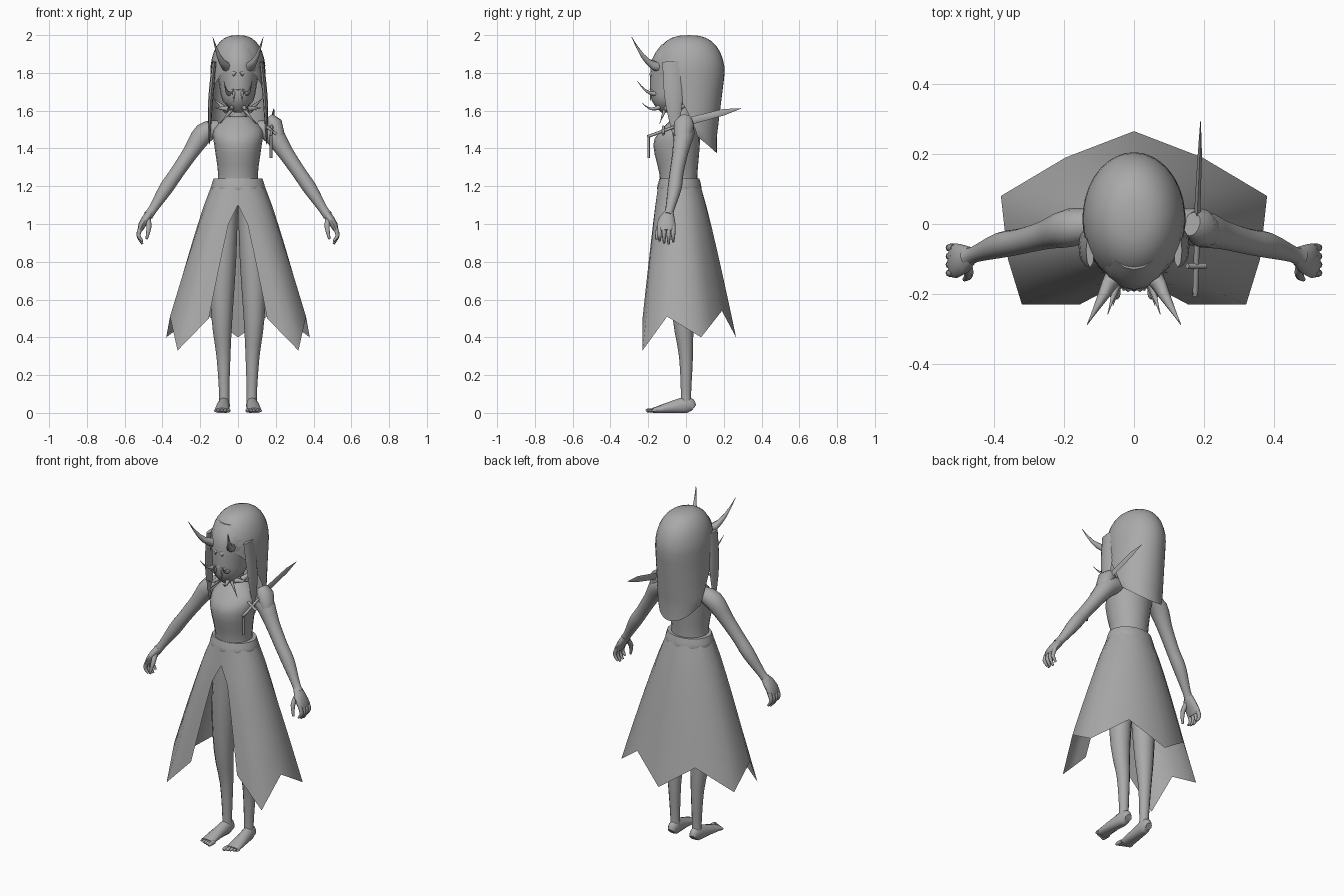
import bpy, bmesh
from math import sin, cos, pi, radians, sqrt
from mathutils import Vector

cube = bpy.data.objects.get("Cube")
if cube:
    bpy.data.objects.remove(cube)

UP = Vector((0, 0, 1))
BACK = Vector((0, 1, 0))

grey = bpy.data.materials.new("plain grey")
grey.use_nodes = True
grey.diffuse_color = (0.4, 0.4, 0.4, 1)
grey.node_tree.nodes["Principled BSDF"].inputs["Base Color"].default_value = grey.diffuse_color


def finish(name, bm, mirror):
    bmesh.ops.recalc_face_normals(bm, faces=bm.faces)
    mesh = bpy.data.meshes.new(name)
    bm.to_mesh(mesh)
    bm.free()
    mesh.materials.append(grey)
    ob = bpy.data.objects.new(name, mesh)
    bpy.context.collection.objects.link(ob)
    if mirror:
        ob.modifiers.new("mirror", "MIRROR")
    bpy.ops.object.select_all(action="DESELECT")
    ob.select_set(True)
    bpy.context.view_layer.objects.active = ob
    bpy.ops.object.shade_smooth_by_angle(angle=radians(50))


def smooth(rings, steps=3):
    """Add in-between rings along a spline through the given ones."""
    last = len(rings) - 1
    result = []
    for i in range(last):
        before, start = rings[max(i - 1, 0)], rings[i]
        end, after = rings[i + 1], rings[min(i + 2, last)]
        for k in range(steps):
            s = k / steps
            ease = s * s * (3 - 2 * s)
            leave, arrive = s * (1 - s) ** 2 / 2, s * s * (s - 1) / 2
            result.append([b + (c - b) * ease + (c - a) * leave + (d - b) * arrive
                           for a, b, c, d in zip(before, start, end, after)])
    return result + [rings[last]]


def loft(name, rings, sides=12, mirror=True, level=False):
    """Skin rings of (x, y, z, half width, half depth) along their path."""
    bm = bmesh.new()
    centres = [Vector(ring[:3]) for ring in rings]
    loops = []
    for i, (centre, ring) in enumerate(zip(centres, rings)):
        ahead = centres[min(i + 1, len(rings) - 1)] - centres[max(i - 1, 0)]
        along = UP if level else ahead.normalized()
        across = (UP if abs(along.y) > 0.8 else BACK).cross(along).normalized()
        outward = along.cross(across)
        loop = []
        for k in range(sides):
            turn = 2 * pi * k / sides
            point = centre + across * ring[-2] * cos(turn) + outward * ring[-1] * sin(turn)
            point.z = max(point.z, 0)
            loop.append(bm.verts.new(point))
        loops.append(loop)
    for low, high in zip(loops, loops[1:]):
        for k in range(sides):
            bm.faces.new((low[k - 1], low[k], high[k], high[k - 1]))
    bm.faces.new(loops[0])
    bm.faces.new(loops[-1])
    finish(name, bm, mirror)


def column(name, rows):
    """Upright centred body from rows of (z, y, half width, half depth)."""
    rings = [(0, y, z, wide, deep) for z, y, wide, deep in rows]
    loft(name, smooth(rings), sides=20, mirror=False, level=True)


def tube(name, points, sides=12):
    """Round limb through points of (x, y, z, radius)."""
    loft(name, smooth([(*point, point[-1]) for point in points]), sides)


def spike(name, base, tip, radius, sag=0.0, mirror=True):
    """Tapering point that sags below the straight line to its tip."""
    base, tip = Vector(base), Vector(tip)
    rings = []
    for k in range(6):
        s = k / 5
        centre = base.lerp(tip, s) - UP * sag * sin(pi * s)
        thick = max(radius * (1 - s), 0.001)
        rings.append((*centre, thick, thick))
    loft(name, rings, sides=8, mirror=mirror)


def bar(name, start, end, radius):
    loft(name, [(*start, radius, radius), (*end, radius, radius)], sides=8, mirror=False)


def sheet(name, grid, mirror=False):
    bm = bmesh.new()
    rows = [[bm.verts.new(point) for point in row] for row in grid]
    for high, low in zip(rows, rows[1:]):
        for k in range(len(high) - 1):
            bm.faces.new((high[k], low[k], low[k + 1], high[k + 1]))
    bmesh.ops.remove_doubles(bm, verts=bm.verts, dist=0.001)
    finish(name, bm, mirror)


# Trunk and head
column("torso", [(1.16, -.04, .12, .1), (1.26, -.04, .105, .1), (1.42, -.05, .126, .123),
                 (1.5, -.03, .13, .1), (1.57, -.01, .06, .05)])
column("neck", [(1.53, -.01, .05, .05), (1.64, -.02, .04, .04)])
column("head", [(1.59, -.1, .02, .03), (1.65, -.08, .08, .1), (1.74, -.05, .1, .14),
                (1.87, -.02, .12, .16), (1.95, 0, .09, .13)])
column("waistband", [(1.17, -.035, .13, .11), (1.19, -.035, .144, .118), (1.24, -.035, .13, .106)])

# Skirt: panels spreading from the waist to a pointed hem, split at the front
hem = [(.155, -.23, .5), (.32, -.23, .33), (.36, -.1, .51),
       (.38, .08, .4), (.195, .19, .54), (0, .265, .4)]
panels = len(hem) - 1
grid = []
for step in range(8):
    drop = step / 7
    row = []
    for j, corner in enumerate(hem):
        turn = pi * j / panels
        waist = Vector((.137 * sin(turn), -.035 - .113 * cos(turn), 1.2))
        point = waist.lerp(Vector(corner), drop ** 0.9)
        point.z = waist.z + (corner[2] - waist.z) * drop
        if j == 0 and step < 2:
            point.x = 0
        row.append(point)
    fine = []
    for left, right in zip(row, row[1:]):
        middle = (left + right) / 2
        swell = Vector((middle.x, middle.y, 0)).normalized() * .012 * (1 - drop)
        fine += [left, middle + swell]
    grid.append(fine + [row[-1]])
sheet("skirt", grid, mirror=True)

# Legs and feet
tube("leg", [(.06, -.03, 1.1, .06), (.08, -.02, .8, .07), (.085, -.015, .5, .055),
             (.077, 0, .3, .037), (.073, 0, .1, .027), (.073, 0, .04, .03)])
loft("foot", smooth([(.073, .04, .025, .02, .02), (.073, .01, .04, .03, .045),
                     (.08, -.07, .03, .036, .034), (.085, -.175, .012, .042, .014)]))
for k in range(5):
    x, thick = .05 + .0175 * k, .011 - .001 * k
    tip = -.212 + .007 * k
    tube("toe", [(x, -.16, .012, thick), (x, tip + .01, .012, thick), (x, tip, .008, thick / 2)], 8)

# Arms and hands
tube("arm", [(.1, 0, 1.51, .04), (.18, -.01, 1.48, .055), (.25, -.03, 1.38, .042),
             (.325, -.05, 1.27, .037), (.38, -.06, 1.19, .037), (.45, -.085, 1.08, .024),
             (.475, -.095, 1.045, .026)])
loft("palm", [(.465, -.09, 1.06, .02, .026), (.485, -.1, 1.03, .023, .042),
              (.508, -.105, .995, .02, .05), (.52, -.105, .965, .013, .047)])
for k in range(4):
    y = -.068 - .024 * k
    short = .012 * abs(k - 1.3)
    tube("finger", [(.513, y, .985, .012), (.527, y, .94, .011), (.506, y, .89 + short, .006)], 8)
tube("thumb", [(.476, -.115, 1.03, .014), (.472, -.145, .98, .013), (.484, -.158, .92, .006)], 8)

# Hair: a dome over the crown, then a curtain that opens around the face
crown, shoulder_line, face_top, parts = 1.8, 1.46, 1.84, 28
levels = []
for k in range(9):
    tilt = pi / 2 * k / 8
    levels.append((crown + .2 * cos(tilt), sin(tilt) ** .75, .19))
for k in range(1, 7):
    levels.append((crown - (crown - shoulder_line) * k / 6, 1, .19 - .007 * k))
grid = []
for z, spread, depth in levels:
    opening = 1.9 * sqrt(max(face_top - z, 0) / (face_top - shoulder_line))
    row = []
    for k in range(parts + 1):
        turn = opening + (2 * pi - 2 * opening) * k / parts
        row.append(Vector((.147 * spread * sin(turn), .015 - depth * spread * cos(turn), z)))
    grid.append(row)
grid.append([Vector((p.x * .94, p.y, p.z - .085 * sin(pi * k / parts)))
             for k, p in enumerate(grid[-1])])
sheet("hair", grid)
loft("hair_lock", smooth([(.125, -.075, 1.86, .012, .05), (.145, -.065, 1.65, .013, .046),
                          (.152, -.055, 1.42, .002, .003)], 4), sides=8)

# Horns, face ridges, tusks and collar points
spike("horn", (.055, -.145, 1.83), (.134, -.288, 1.99), .028, sag=.035)
spike("brow", (.012, -.18, 1.79), (.085, -.14, 1.84), .016)
spike("cheek_ridge", (.02, -.18, 1.7), (.095, -.1, 1.77), .016, sag=.015)
spike("nose", (0, -.175, 1.71), (0, -.17, 1.81), .018, mirror=False)
spike("upper_tusk", (.045, -.16, 1.69), (.075, -.258, 1.757), .014, sag=.02)
spike("lower_tusk", (.03, -.14, 1.62), (.06, -.232, 1.64), .013, sag=.02)
spike("fang", (.022, -.18, 1.7), (.022, -.19, 1.65), .009)
spike("jaw_spike", (.05, -.1, 1.61), (.125, -.08, 1.615), .018)
spike("collar_spike", (.06, -.05, 1.6), (.13, .045, 1.665), .017)
spike("chin_spike", (.03, -.11, 1.61), (.095, -.14, 1.53), .011)

# Dagger through the left shoulder
loft("dagger_blade", [(.18, -.06, 1.515, .006, .012), (.18, .02, 1.545, .009, .02),
                      (.188, .2, 1.592, .006, .017), (.19, .292, 1.612, .001, .001)],
     sides=4, mirror=False)
bar("dagger_grip", (.175, -.205, 1.462), (.18, -.04, 1.522), .008)
bar("dagger_guard", (.152, -.12, 1.515), (.204, -.12, 1.475), .008)
bar("dagger_tassel", (.175, -.198, 1.35), (.175, -.198, 1.47), .007)
loft("shoulder_wrap", [(.165, 0, 1.56, .03, .035), (.19, -.01, 1.53, .045, .055),
                       (.215, -.02, 1.46, .035, .045)], mirror=False)
